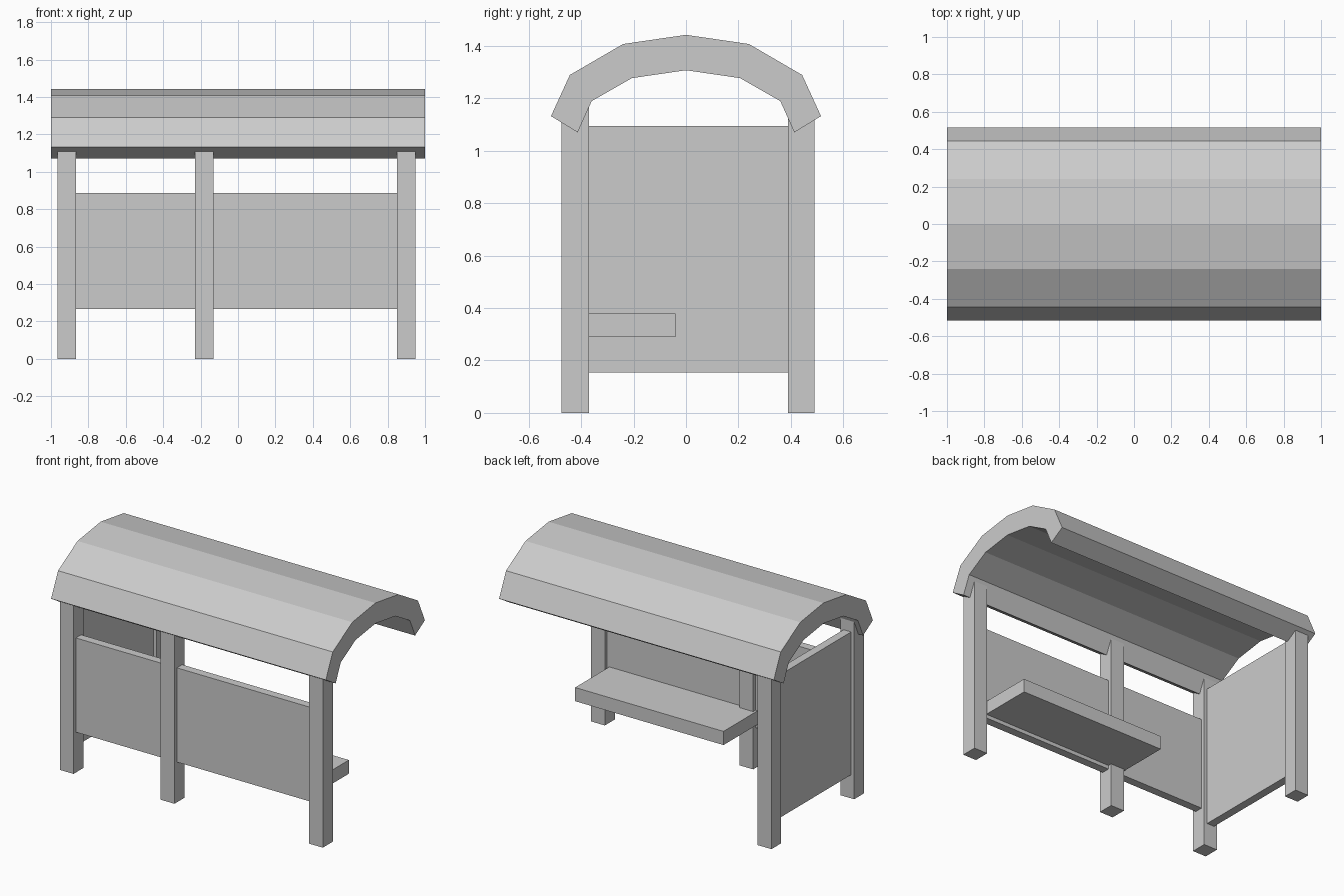
import bpy, bmesh

if "Cube" in bpy.data.objects:
    bpy.data.objects.remove(bpy.data.objects["Cube"])


def box(name, x, y, z):
    """Axis-aligned box from (min, max) ranges."""
    bm = bmesh.new()
    bmesh.ops.create_cube(bm, size=1)
    for v in bm.verts:
        for i, (lo, hi) in enumerate((x, y, z)):
            v.co[i] = lo if v.co[i] < 0 else hi
    return finish(name, bm)


def finish(name, bm):
    bmesh.ops.recalc_face_normals(bm, faces=bm.faces)
    mesh = bpy.data.meshes.new(name)
    bm.to_mesh(mesh)
    bm.free()
    obj = bpy.data.objects.new(name, mesh)
    bpy.context.collection.objects.link(obj)
    return obj


# Posts: three along the front, one at the back left corner
FRONT, BACK = (-0.475, -0.37), (0.39, 0.49)
POST_TOP = 1.17
post_x = [(-0.965, -0.865), (-0.23, -0.13), (0.85, 0.95)]
for side, x in zip(("left", "middle", "right"), post_x):
    box(f"front_post_{side}", x, FRONT, (0, POST_TOP))
box("back_post_left", post_x[0], BACK, (0, POST_TOP))

# Front panels fill the gaps between neighbouring front posts
for side, a, b in zip(("left", "right"), post_x, post_x[1:]):
    box(f"front_panel_{side}", (a[1], b[0]), (-0.45, -0.395), (0.265, 0.885))

# Tall panel closing the left end
box("side_panel", (-0.943, -0.888), (FRONT[1], BACK[0]), (0.155, 1.095))

# Bench fixed to the right-hand front panel
box("bench", (-0.245, 0.835), (-0.397, -0.04), (0.29, 0.38))

# Arched roof: half profiles mirrored about y = 0, then extruded along x
outer = [(-0.515, 1.132), (-0.443, 1.289), (-0.24, 1.407), (0, 1.442)]
inner = [(-0.413, 1.07), (-0.36, 1.189), (-0.206, 1.277), (0, 1.307)]


def arch(half):
    return half + [(-y, z) for y, z in reversed(half[:-1])]


bm = bmesh.new()
rows = [[[bm.verts.new((x, y, z)) for y, z in arch(h)] for h in (outer, inner)]
        for x in (-1, 1)]
(lo, li), (ro, ri) = rows
for i in range(len(lo) - 1):
    j = i + 1
    for quad in ((lo[i], lo[j], ro[j], ro[i]), (li[i], li[j], ri[j], ri[i]),
                 (lo[i], lo[j], li[j], li[i]), (ro[i], ro[j], ri[j], ri[i])):
        bm.faces.new(quad)
for i in (0, -1):
    bm.faces.new((lo[i], ro[i], ri[i], li[i]))
finish("roof", bm)
